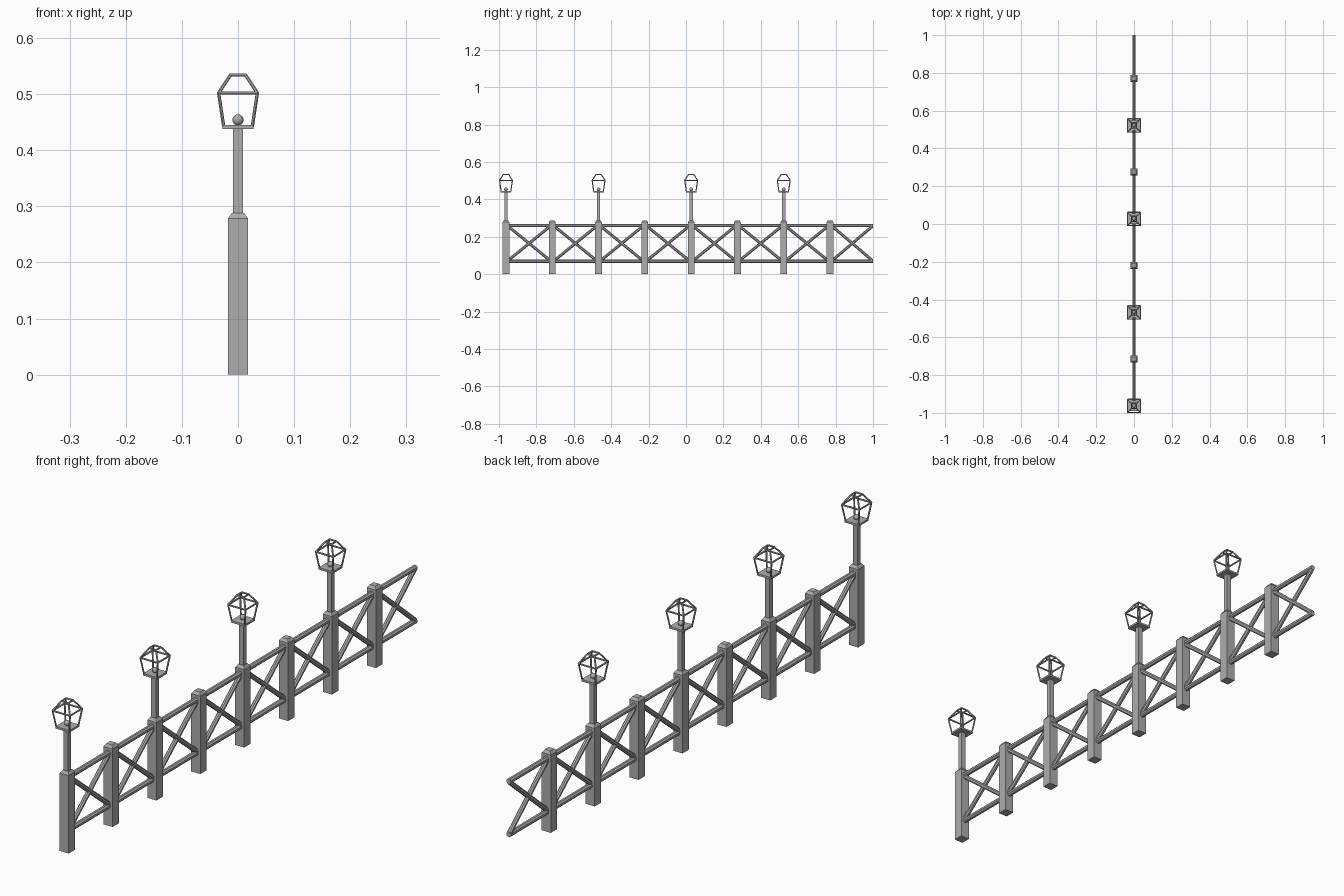
import bpy, math
from mathutils import Vector, Matrix

cube = bpy.data.objects.get("Cube")
if cube:
    bpy.data.objects.remove(cube, do_unlink=True)

# One flat grey for everything
grey = bpy.data.materials.new("grey")
grey.use_nodes = True
colour = (0.42, 0.42, 0.42, 1)
grey.diffuse_color = colour
grey.node_tree.nodes["Principled BSDF"].inputs["Base Color"].default_value = colour


def finish(name):
    ob = bpy.context.object
    ob.name = name
    ob.data.materials.append(grey)
    return ob


def frustum(name, y, z0, z1, half0, half1):
    """Upright square block, half0 wide at the bottom and half1 at the top."""
    r = math.sqrt(2)
    bpy.ops.mesh.primitive_cone_add(vertices=4, radius1=half0 * r, radius2=half1 * r,
                                    depth=z1 - z0, location=(0, y, (z0 + z1) / 2))
    ob = finish(name)
    ob.data.transform(Matrix.Rotation(math.pi / 4, 4, 'Z'))
    return ob


def bar(name, a, b, radius, sides=8):
    """Straight bar between two points."""
    a, b = Vector(a), Vector(b)
    bpy.ops.mesh.primitive_cylinder_add(vertices=sides, radius=radius, depth=(b - a).length,
                                        location=(a + b) / 2)
    ob = finish(name)
    ob.data.transform(Matrix.Rotation(math.pi / sides, 4, 'Z'))
    ob.rotation_euler = (b - a).to_track_quat('Z', 'Y').to_euler()
    return ob


def corners(y, z, half):
    return [(sx * half, y + sy * half, z) for sx, sy in ((-1, -1), (1, -1), (1, 1), (-1, 1))]


def lantern(y):
    frustum("lamp_pole", y, 0.285, 0.443, 0.009, 0.009)
    frustum("lantern_base", y, 0.438, 0.445, 0.028, 0.028)
    bpy.ops.mesh.primitive_uv_sphere_add(segments=12, ring_count=8, radius=0.01,
                                         location=(0, y, 0.454))
    finish("lantern_bulb")
    bpy.ops.object.shade_smooth_by_angle()
    # Three square levels joined by corner bars
    levels = [corners(y, 0.442, 0.0255), corners(y, 0.502, 0.0345), corners(y, 0.534, 0.0135)]
    for level in levels[1:]:
        for i in range(4):
            bar("lantern_ring_bar", level[i], level[(i + 1) % 4], 0.003, 6)
    for low, high in zip(levels, levels[1:]):
        for a, b in zip(low, high):
            bar("lantern_corner_bar", a, b, 0.003, 6)


first, step, count, end = -0.9625, 0.2475, 8, 1.0
low, high = 0.07, 0.26

# Long rails
for name, z in (("bottom_rail", low), ("top_rail", high)):
    bar(name, (0, first, z), (0, end, z), 0.0095)

for i in range(count):
    y = first + i * step
    # Post with chamfered cap
    frustum("post", y, 0, 0.278, 0.018, 0.018)
    frustum("post_cap", y, 0.278, 0.288, 0.018, 0.011)
    if i % 2 == 0:
        lantern(y)
    # Crossed braces of the bay behind this post
    y0, y1 = y + 0.012, min(y + step - 0.012, end - 0.004)
    bar("brace", (0, y0, low + 0.004), (0, y1, high - 0.004), 0.0085)
    bar("brace", (0, y0, high - 0.004), (0, y1, low + 0.004), 0.0085)
